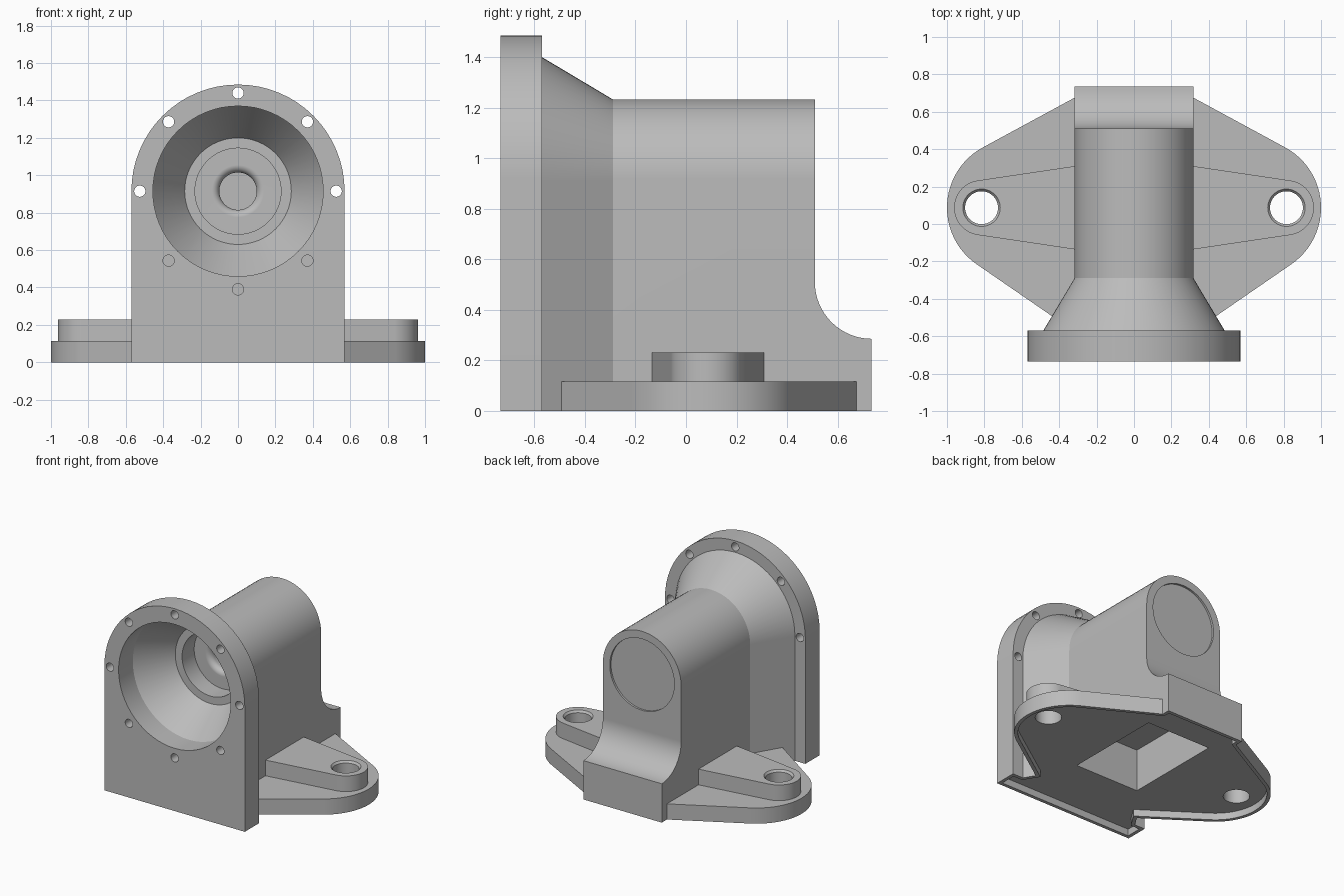
import bpy, bmesh
from math import pi, sin, cos, atan2
from mathutils import Vector

cube = bpy.data.objects.get("Cube")
if cube:
    bpy.data.objects.remove(cube, do_unlink=True)

AXIS_Z = 0.915      # height of the bore axis
HOLE_Y = 0.087      # line of the two mounting holes
SEG = 64

metal = bpy.data.materials.new("grey metal")
metal.use_nodes = True
GREY = (0.5, 0.5, 0.5, 1)
metal.diffuse_color = GREY
metal.node_tree.nodes["Principled BSDF"].inputs["Base Color"].default_value = GREY


def loft(name, rings):
    """Closed solid through a list of equal-length point rings."""
    bm = bmesh.new()
    loops = [[bm.verts.new(p) for p in ring] for ring in rings]
    n = len(loops[0])
    for a, b in zip(loops, loops[1:]):
        for i in range(n):
            bm.faces.new((a[i], a[(i + 1) % n], b[(i + 1) % n], b[i]))
    bm.faces.new(loops[0])
    bm.faces.new(loops[-1])
    bmesh.ops.recalc_face_normals(bm, faces=bm.faces)
    mesh = bpy.data.meshes.new(name)
    bm.to_mesh(mesh)
    bm.free()
    mesh.materials.append(metal)
    obj = bpy.data.objects.new(name, mesh)
    bpy.context.collection.objects.link(obj)
    return obj


def arc(cx, cy, r, start, end, n):
    return [(cx + r * cos(start + (end - start) * i / n),
             cy + r * sin(start + (end - start) * i / n)) for i in range(n + 1)]


def slab(name, outline, z0, z1):
    return loft(name, [[(x, y, z) for x, y in outline] for z in (z0, z1)])


def arch(r, y):
    """Round-topped upright section."""
    pts = [(r, 0)] + arc(0, AXIS_Z, r, 0, pi, SEG // 2) + [(-r, 0)]
    return [(x, y, z) for x, z in pts]


def turned(name, profile, x=0, z=AXIS_Z):
    """Solid turned about a front-to-back axis from (y, radius) pairs."""
    return loft(name, [[(x + r * cos(2 * pi * i / SEG), y, z + r * sin(2 * pi * i / SEG))
                        for i in range(SEG)] for y, r in profile])


def mirrored(half):
    return half + [(-x, y) for x, y in reversed(half)]


def inset(outline, d):
    """Offset a clockwise outline inward with mitred corners."""
    pts = [Vector(p) for p in outline]
    result = []
    for i, p in enumerate(pts):
        a = (p - pts[i - 1]).normalized()
        b = (pts[(i + 1) % len(pts)] - p).normalized()
        na, nb = Vector((a.y, -a.x)), Vector((b.y, -b.x))
        result.append(p + (na + nb) * d / (1 + na.dot(nb)))
    return result


def combine(target, tool, operation):
    mod = target.modifiers.new("combine", 'BOOLEAN')
    mod.operation, mod.solver, mod.object = operation, 'EXACT', tool
    bpy.context.view_layer.objects.active = target
    bpy.ops.object.modifier_apply(modifier=mod.name)
    bpy.data.objects.remove(tool, do_unlink=True)


# Barrel with flared neck, and the front flange
housing = loft("bearing_housing", [arch(0.485, -0.65), arch(0.485, -0.57),
                                   arch(0.318, -0.29), arch(0.318, 0.51)])
flange = loft("flange", [arch(0.57, -0.735), arch(0.57, -0.57)])

# Back foot with a concave fillet up to the barrel
profile = [(0.4, 0), (0.735, 0)] + arc(0.735, 0.51, 0.225, 1.5 * pi, pi, 16) + [(0.4, 0.51)]
foot = loft("back_foot", [[(x, y, z) for y, z in profile] for x in (-0.318, 0.318)])

# Base plate: rounded ends joined by tangent straight edges
back_angle, front_angle = atan2(0.884, 0.468), atan2(-0.823, 0.568)
plate_end = arc(0.633, HOLE_Y, 0.367, back_angle, front_angle, 24)
plate = slab("base_plate", mirrored([(0.25, 0.712)] + plate_end + [(0.3, -0.588)]), 0, 0.115)

for part in (flange, foot, plate):
    combine(housing, part, 'UNION')

# Raised bosses around the mounting holes
for side in (-1, 1):
    tip = arc(0.815, HOLE_Y, 0.147, 1.427, -1.427, 24)
    outline = [(0.2, HOLE_Y + 0.24)] + tip + [(0.2, HOLE_Y - 0.24)]
    boss = slab("boss", [(side * x, y) for x, y in outline], 0.06, 0.23)
    combine(housing, boss, 'UNION')

# Shallow hollow under the base that leaves a thin rim
footprint = mirrored([(0.318, 0.735), (0.318, 0.676)] + plate_end
                     + [(0.437, -0.493), (0.485, -0.57), (0.57, -0.57), (0.57, -0.735)])
combine(housing, slab("under_hollow", inset(footprint, 0.025), -0.1, 0.05), 'DIFFERENCE')

# Deep square pocket under the barrel
pocket = [(-0.26, -0.28), (0.26, -0.28), (0.26, 0.46), (-0.26, 0.46)]
combine(housing, slab("under_pocket", pocket, -0.1, 0.36), 'DIFFERENCE')

# Stepped conical bore ending in a rounded small hole
lip = [(-0.14 - y, 0.14 - r) for y, r in arc(0, 0, 0.04, 0, pi / 2, 8)]
bore = [(-0.85, 0.455), (-0.57, 0.455), (-0.32, 0.285), (-0.32, 0.23),
        (-0.18, 0.23)] + lip + [(0.1, 0.10)]
combine(housing, turned("bore", bore), 'DIFFERENCE')

# Round recess in the back of the barrel
combine(housing, turned("back_recess", [(0.495, 0.262), (0.6, 0.262)]), 'DIFFERENCE')

# Ring of bolt holes in the flange
for i in range(8):
    a = i * pi / 4
    hole = turned("bolt_hole", [(-0.8, 0.03), (-0.56, 0.03)],
                  0.525 * cos(a), AXIS_Z + 0.525 * sin(a))
    combine(housing, hole, 'DIFFERENCE')

# Mounting holes with an eased top edge
for side in (-1, 1):
    hole = loft("mount_hole", [[(x, y, z) for x, y in arc(side * 0.815, HOLE_Y, r, 0, 2 * pi, 48)[:-1]]
                               for z, r in ((-0.1, 0.088), (0.215, 0.088), (0.23, 0.1), (0.3, 0.1))])
    combine(housing, hole, 'DIFFERENCE')

# Smooth curved faces, crisp corners
bpy.ops.object.select_all(action='DESELECT')
housing.select_set(True)
bpy.context.view_layer.objects.active = housing
bpy.ops.object.shade_smooth_by_angle(angle=pi / 6)
weighted = housing.modifiers.new("flat_normals", 'WEIGHTED_NORMAL')
weighted.keep_sharp = True
